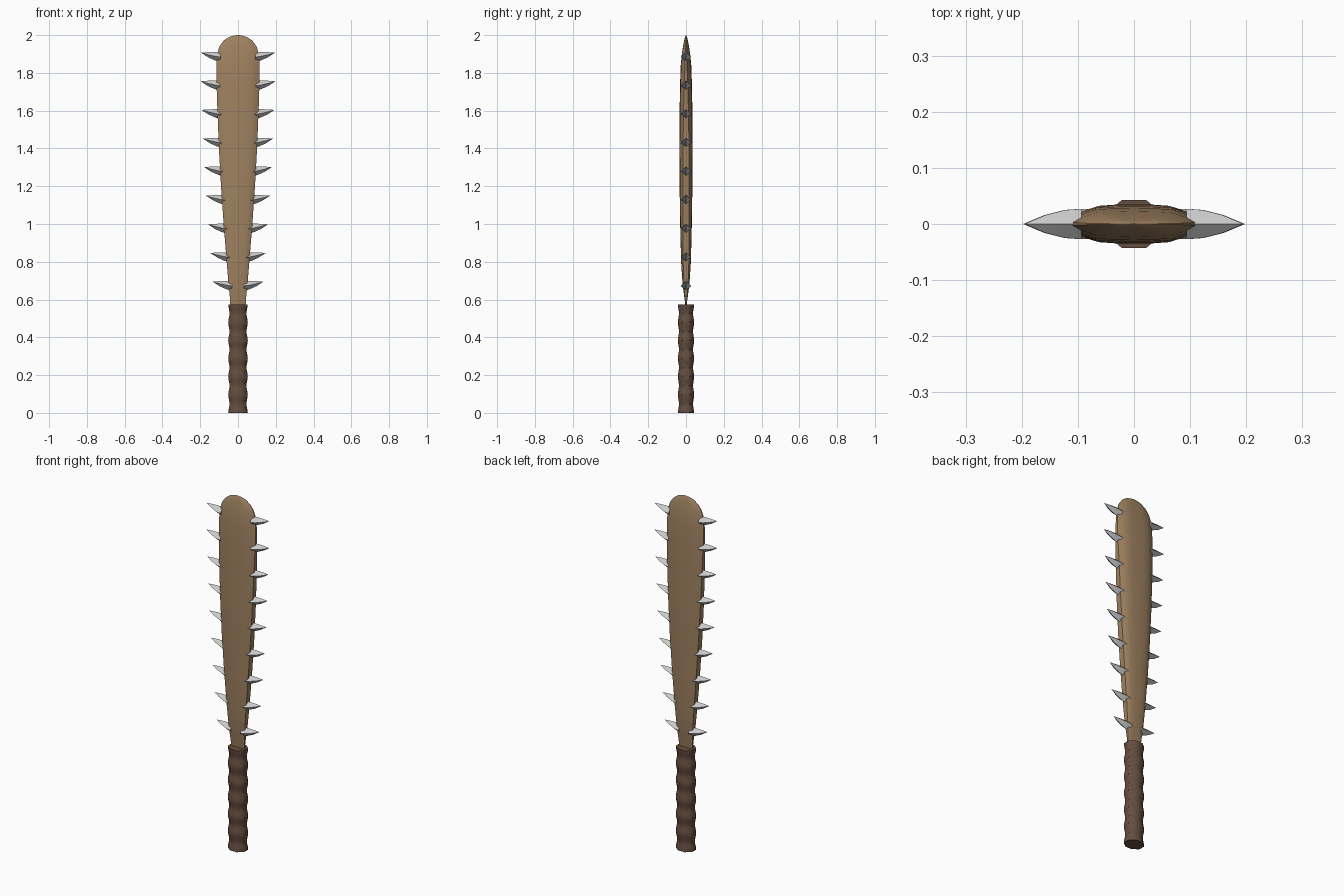
import bpy, bmesh, math

if "Cube" in bpy.data.objects:
    bpy.data.objects.remove(bpy.data.objects["Cube"])

def material(name, rgb):
    m = bpy.data.materials.new(name)
    m.diffuse_color = (*rgb, 1)
    m.use_nodes = True
    m.node_tree.nodes["Principled BSDF"].inputs["Base Color"].default_value = m.diffuse_color
    return m

wood = material("wood", (0.35, 0.225, 0.12))
leather = material("leather", (0.13, 0.075, 0.05))

def finish(bm, name, mat=None, angle=None):
    bmesh.ops.recalc_face_normals(bm, faces=bm.faces)
    me = bpy.data.meshes.new(name)
    bm.to_mesh(me)
    bm.free()
    ob = bpy.data.objects.new(name, me)
    bpy.context.collection.objects.link(ob)
    if mat:
        me.materials.append(mat)
    if angle:
        bpy.ops.object.select_all(action='DESELECT')
        ob.select_set(True)
        bpy.context.view_layer.objects.active = ob
        bpy.ops.object.shade_smooth_by_angle(angle=math.radians(angle))
    return ob

def loft(bm, rings, tip=None):
    """Skin a list of equal-length rings; cap the ends or close to a tip."""
    vs = [[bm.verts.new(p) for p in r] for r in rings]
    n = len(vs[0])
    for a, b in zip(vs, vs[1:]):
        for i in range(n):
            j = (i + 1) % n
            bm.faces.new((a[i], a[j], b[j], b[i]))
    bm.faces.new(vs[0])
    if tip is None:
        bm.faces.new(vs[-1])
    else:
        t = bm.verts.new(tip)
        for i in range(n):
            bm.faces.new((vs[-1][i], vs[-1][(i + 1) % n], t))

# Blade: z, half width, half thickness, edge thickness ratio
profile = [
    (0.56, 0.040, 0.002, 0.60), (0.62, 0.044, 0.010, 0.60),
    (0.68, 0.050, 0.018, 0.60), (0.80, 0.060, 0.026, 0.58),
    (1.00, 0.076, 0.031, 0.55), (1.20, 0.090, 0.034, 0.50),
    (1.40, 0.101, 0.035, 0.45), (1.60, 0.109, 0.034, 0.38),
    (1.75, 0.114, 0.031, 0.28), (1.84, 0.1145, 0.028, 0.20),
    (1.90, 0.111, 0.022, 0.15), (1.94, 0.098, 0.016, 0.12),
    (1.97, 0.077, 0.010, 0.10), (1.99, 0.048, 0.005, 0.10),
    (1.998, 0.020, 0.002, 0.10), (2.0, 0.004, 0.0006, 0.10)]

def blade_ring(z, w, t, e):
    quarter = [(1, e), (0.85, 0.40 + 0.7 * e), (0.6, 0.93), (0.3, 0.99)]
    half = quarter + [(0, 1)] + [(-x, y) for x, y in reversed(quarter)]
    pts = half + [(x, -y) for x, y in reversed(half)]
    return [(x * w, y * t, z) for x, y in pts]

bm = bmesh.new()
loft(bm, [blade_ring(*p) for p in profile])
finish(bm, "blade", wood, 30)

# Handle: wavy eight-sided wrapped grip
def handle_ring(z, s):
    return [(0.056 * s * math.cos(a), 0.0465 * s * math.sin(a), z)
            for a in (math.pi / 8 + k * math.pi / 4 for k in range(8))]

top, waves, steps = 0.575, 6, 48
bm = bmesh.new()
loft(bm, [handle_ring(top * k / steps,
                      0.935 + 0.065 * math.cos(2 * math.pi * waves * k / steps))
          for k in range(steps + 1)])
finish(bm, "handle", leather, 50)

# Teeth: curved diamond spikes along both edges
def half_width(z):
    for (z0, w0, *_), (z1, w1, *_) in zip(profile, profile[1:]):
        if z0 <= z <= z1:
            return w0 + (w1 - w0) * (z - z0) / (z1 - z0)

def tooth(bm, side, z, x):
    # offset outward, top, ridge, bottom, half depth
    spec = [(-0.018, 0.018, -0.008, -0.034, 0.027),
            (0.010, 0.019, -0.004, -0.026, 0.025),
            (0.046, 0.018, 0.004, -0.010, 0.016)]
    rings = [[(side * (x + d), 0, z + a), (side * (x + d), h, z + r),
              (side * (x + d), 0, z + b), (side * (x + d), -h, z + r)]
             for d, a, r, b, h in spec]
    loft(bm, rings, (side * (x + 0.084), 0, z + 0.015))

for side, label in ((-1, "left_teeth"), (1, "right_teeth")):
    bm = bmesh.new()
    for k in range(9):
        z = 0.68 + 0.1515 * k
        tooth(bm, side, z, half_width(z))
    finish(bm, label, angle=30)
